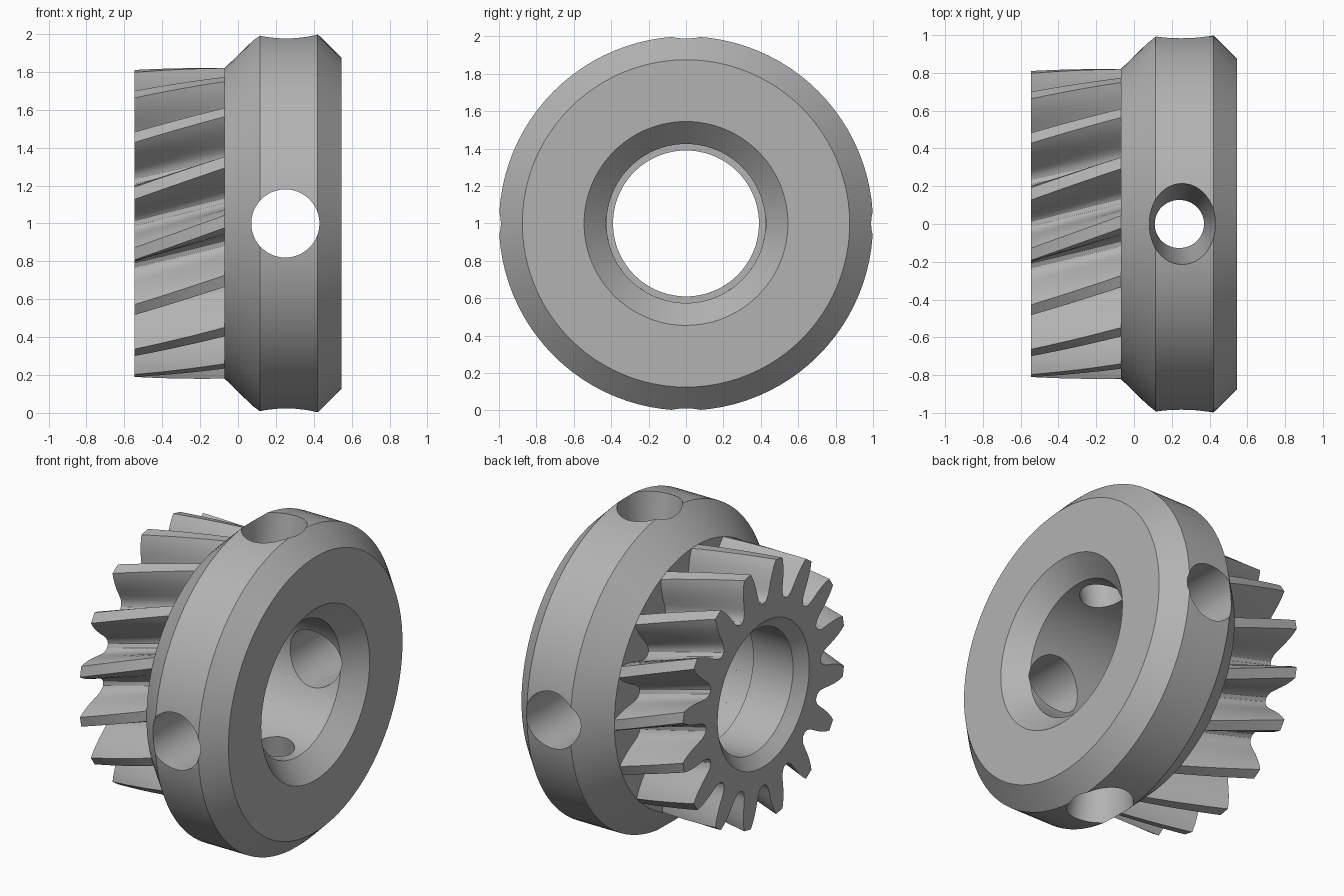
import bpy, bmesh, math
from math import sin, cos, radians, pi

if "Cube" in bpy.data.objects:
    bpy.data.objects.remove(bpy.data.objects["Cube"])

steel = bpy.data.materials.new("grey steel")
steel.diffuse_color = (0.45, 0.45, 0.45, 1)
steel.use_nodes = True
steel.node_tree.nodes["Principled BSDF"].inputs["Base Color"].default_value = steel.diffuse_color


def skin(name, rings, closed=False, caps=False):
    """Join equal-length rings of points with quads."""
    bm = bmesh.new()
    vs = [[bm.verts.new(p) for p in r] for r in rings]
    n = len(rings[0])
    pairs = list(zip(vs, vs[1:])) + ([(vs[-1], vs[0])] if closed else [])
    for a, b in pairs:
        for i in range(n):
            j = (i + 1) % n
            bm.faces.new((a[i], a[j], b[j], b[i]))
    if caps:
        bm.faces.new(vs[0])
        bm.faces.new(vs[-1])
    bmesh.ops.recalc_face_normals(bm, faces=bm.faces)
    me = bpy.data.meshes.new(name)
    bm.to_mesh(me)
    bm.free()
    me.materials.append(steel)
    ob = bpy.data.objects.new(name, me)
    bpy.context.collection.objects.link(ob)
    return ob


def activate(ob):
    bpy.ops.object.select_all(action='DESELECT')
    ob.select_set(True)
    bpy.context.view_layer.objects.active = ob


def around(x, polar):
    """Ring about the x axis; angle 0 points to the front."""
    return [(x, -r * cos(a), 1 + r * sin(a)) for r, a in polar]


# Collar with bevelled rims and countersunk bore
SEG = 96
profile = [(-.07, .425), (-.07, .82), (.115, 1), (.42, 1),
           (.545, .875), (.545, .545), (.425, .425)]
collar = skin("collar", [around(x, [(r, 2 * pi * i / SEG) for i in range(SEG)])
                         for x, r in profile], closed=True)


# Radial holes: straight through y, tapered oval through z
def hole(name, direction, stations):
    rings = []
    for d, cx, rx, rt in stations:
        ring = []
        for i in range(48):
            a = 2 * pi * i / 48
            x, t = cx + rx * cos(a), rt * sin(a)
            ring.append((x, direction * d, 1 + t) if name == "side"
                        else (x, t, 1 + direction * d))
        rings.append(ring)
    cutter = skin(name + "_hole_cutter", rings, caps=True)
    cutter.hide_render = True
    mod = collar.modifiers.new("hole", 'BOOLEAN')
    mod.operation, mod.object, mod.solver = 'DIFFERENCE', cutter, 'EXACT'
    activate(collar)
    bpy.ops.object.modifier_apply(modifier=mod.name)
    bpy.data.objects.remove(cutter)


for s in (1, -1):
    hole("side", s, [(.3, .25, .18, .18), (1.1, .25, .18, .18)])
    hole("upright", s, [(.3, .238, .11, .11), (.42, .24, .13, .13),
                        (.98, .255, .175, .215), (1.1, .258, .185, .233)])

# Helical gear of 16 teeth with a stepped bore
TEETH = 16
flank = [(.82, 2.3), (.79, 3.3), (.75, 4.3), (.70, 5.3), (.65, 6.1),
         (.615, 6.9), (.59, 8.3), (.578, 10.0)]
tooth = [(r, -a) for r, a in reversed(flank)] + flank
outline = [(r, radians(a + (k + .5) * 360 / TEETH))
           for k in range(TEETH) for r, a in tooth]
rings = []
for x, r in [(-.07, .425), (-.2, .425), (-.2, .39), (-.48, .39), (-.545, .46)]:
    rings.append(around(x, [(r, a) for _, a in outline]))
STEPS = 8
for i in range(STEPS + 1):
    t = i / STEPS
    rings.append(around(-.545 + .477 * t,
                        [(r, a + radians(12) * t) for r, a in outline]))
gear = skin("gear", rings)

for ob in (collar, gear):
    activate(ob)
    bpy.ops.object.shade_smooth_by_angle(angle=radians(28))
